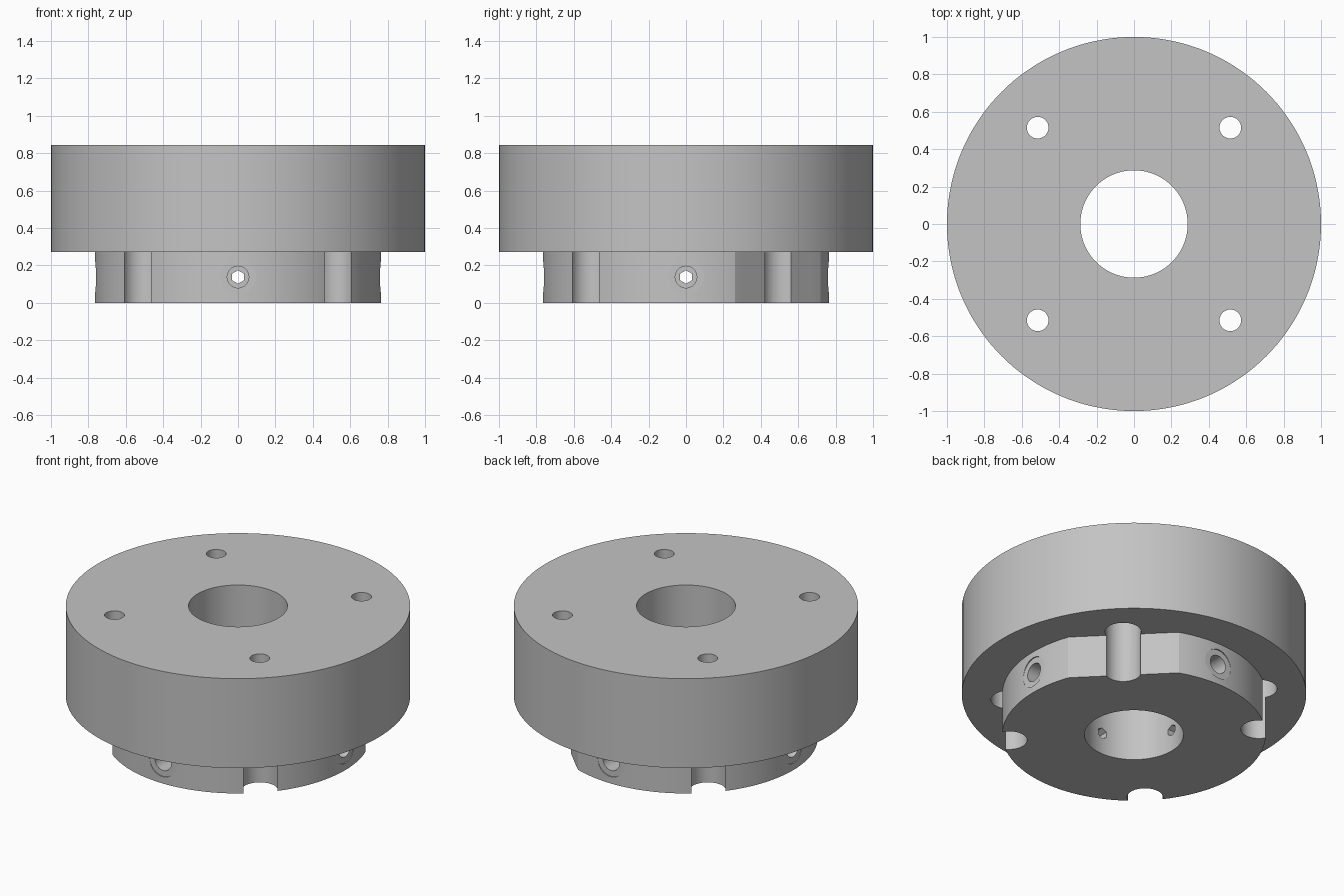
import bpy
import bmesh
from math import cos, sin, pi, radians
from mathutils import Matrix, Vector

if "Cube" in bpy.data.objects:
    bpy.data.objects.remove(bpy.data.objects["Cube"], do_unlink=True)

TOP, STEP = 0.845, 0.272           # flange top and underside
BORE, HUB, FLANGE = 0.287, 0.765, 1.0
FLAT = 0.695                       # distance of the hub flat from the axis
SEGS = 144
BOLT = 0.515                       # bolt hole offset in x and y
SCREW_Z = 0.138

# Single metal colour
metal = bpy.data.materials.new("plain_grey")
metal.use_nodes = True
grey = (0.55, 0.55, 0.55, 1)
metal.diffuse_color = grey
metal.node_tree.nodes["Principled BSDF"].inputs["Base Color"].default_value = grey


def hub_radius(a):
    """Round hub with one flat on its back corner."""
    c = cos(a - pi / 4)
    return min(HUB, FLAT / c) if c > 0.5 else HUB


def make_body():
    """Closed ring swept from the stepped hub and flange section."""
    bm = bmesh.new()
    loops = []
    for i in range(SEGS):
        a = 2 * pi * i / SEGS
        h = hub_radius(a)
        section = [(BORE, 0), (h, 0), (h, STEP), (FLANGE, STEP), (FLANGE, TOP), (BORE, TOP)]
        loops.append([bm.verts.new((r * cos(a), r * sin(a), z)) for r, z in section])
    for i, cur in enumerate(loops):
        nxt = loops[(i + 1) % SEGS]
        for j in range(len(cur)):
            k = (j + 1) % len(cur)
            bm.faces.new((cur[j], nxt[j], nxt[k], cur[k]))
    bmesh.ops.recalc_face_normals(bm, faces=bm.faces)
    mesh = bpy.data.meshes.new("flanged_hub")
    bm.to_mesh(mesh)
    bm.free()
    ob = bpy.data.objects.new("flanged_hub", mesh)
    bpy.context.collection.objects.link(ob)
    mesh.materials.append(metal)
    return ob


def drill(body, rods, sides):
    """Cut rods given as (start, end, radius) out of the body."""
    bm = bmesh.new()
    for start, end, radius in rods:
        start, end = Vector(start), Vector(end)
        axis = end - start
        place = Matrix.Translation((start + end) / 2) @ axis.to_track_quat('Z', 'Y').to_matrix().to_4x4()
        bmesh.ops.create_cone(bm, cap_ends=True, segments=sides, radius1=radius,
                              radius2=radius, depth=axis.length, matrix=place)
    mesh = bpy.data.meshes.new("drill_cutter")
    bm.to_mesh(mesh)
    bm.free()
    mesh.materials.append(metal)
    cutter = bpy.data.objects.new("drill_cutter", mesh)
    cutter.hide_render = True
    bpy.context.collection.objects.link(cutter)
    mod = body.modifiers.new("drill", 'BOOLEAN')
    mod.operation, mod.solver, mod.object = 'DIFFERENCE', 'EXACT', cutter
    bpy.context.view_layer.objects.active = body
    bpy.ops.object.modifier_apply(modifier=mod.name)
    bpy.data.objects.remove(cutter, do_unlink=True)


body = make_body()
corners = [(x, y) for x in (-BOLT, BOLT) for y in (-BOLT, BOLT)]
sides = [(1, 0), (0, 1), (-1, 0), (0, -1)]


def radial(inner, outer, radius):
    return [((x * inner, y * inner, SCREW_Z), (x * outer, y * outer, SCREW_Z), radius)
            for x, y in sides]


# Bolt head pockets from below, then the narrower bolt holes
drill(body, [((x, y, -0.1), (x, y, 0.5), 0.105) for x, y in corners], 48)
drill(body, [((x, y, 0.4), (x, y, 1), 0.058) for x, y in corners], 32)

# Set screw holes: shallow seats, wide outer part, hexagonal inner part
drill(body, radial(0.758, 0.9, 0.095), 32)
drill(body, radial(0.43, 0.9, 0.058), 32)
drill(body, radial(0.2, 0.5, 0.036), 6)

# Smooth round walls, crisp edges
bpy.ops.object.select_all(action='DESELECT')
body.select_set(True)
bpy.context.view_layer.objects.active = body
bpy.ops.object.shade_smooth_by_angle(angle=radians(20))
